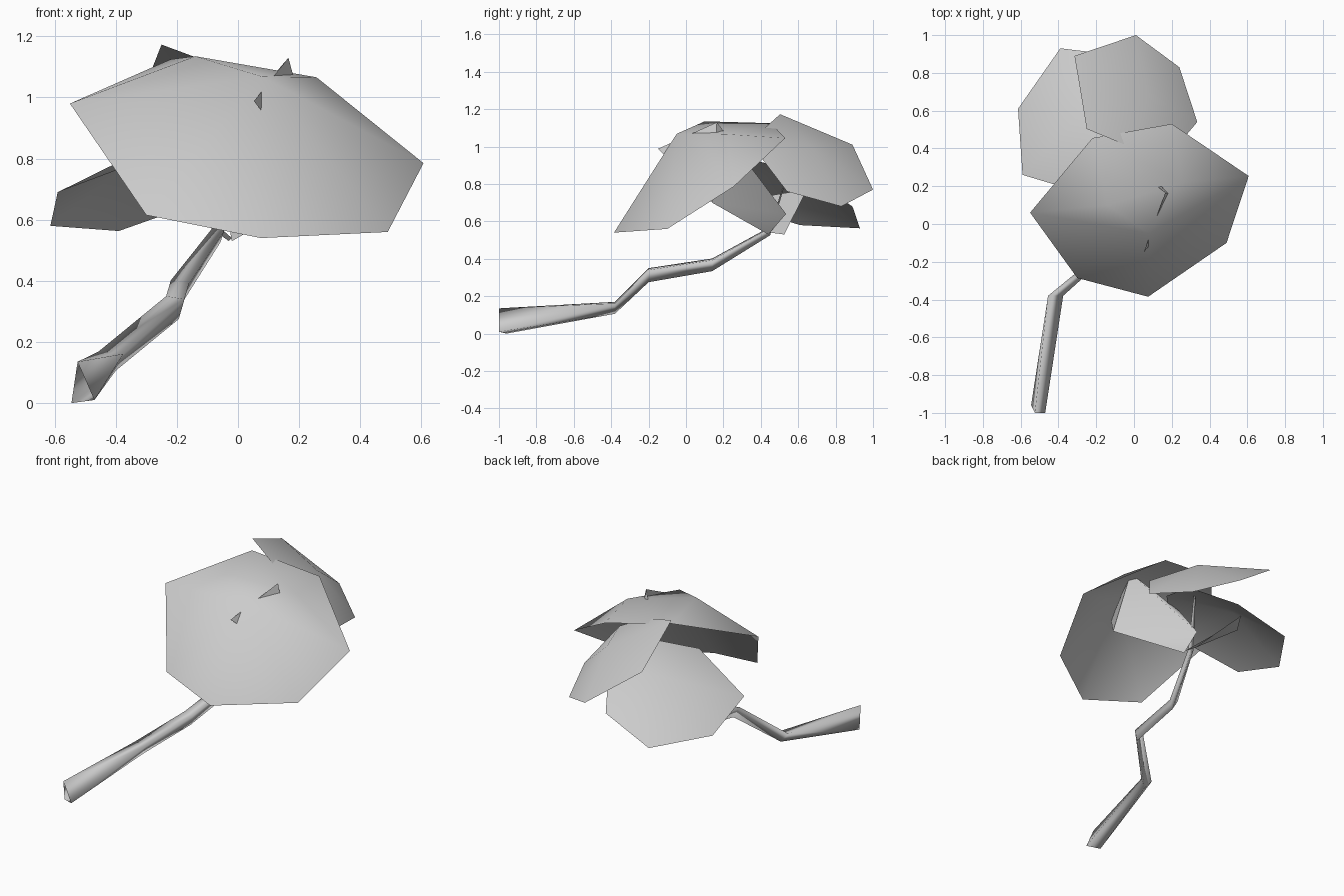
import bpy, bmesh, math
from mathutils import Vector

cube = bpy.data.objects.get("Cube")
if cube:
    bpy.data.objects.remove(cube, do_unlink=True)

grey = bpy.data.materials.new("plain_grey")
grey.use_nodes = True
GREY = (0.6, 0.6, 0.6, 1)
grey.diffuse_color = GREY
grey.node_tree.nodes["Principled BSDF"].inputs["Base Color"].default_value = GREY


def finish(name, bm, angle=60):
    mesh = bpy.data.meshes.new(name)
    bm.to_mesh(mesh)
    bm.free()
    ob = bpy.data.objects.new(name, mesh)
    bpy.context.collection.objects.link(ob)
    mesh.materials.append(grey)
    bpy.ops.object.select_all(action="DESELECT")
    ob.select_set(True)
    bpy.context.view_layer.objects.active = ob
    bpy.ops.object.shade_smooth_by_angle(angle=math.radians(angle))


def canopy(name, rim, crown=None, bulge=0.1, axis=(0, 0, 1)):
    """Open domed leaf: the outer skin over a rim loop and some crown points."""
    pts = [Vector(p) for p in rim]
    mid = sum(pts, Vector()) / len(pts)
    # Average normal of the rim, on the side the axis points to
    normal = Vector()
    for a, b in zip(pts, pts[1:] + pts[:1]):
        normal += (a - mid).cross(b - mid)
    normal.normalize()
    if normal.dot(Vector(axis)) < 0:
        normal.negate()
    tops = [Vector(p) for p in crown] if crown else [mid + normal * bulge]
    bm = bmesh.new()
    for p in pts + tops:
        bm.verts.new(p)
    bmesh.ops.convex_hull(bm, input=bm.verts[:])
    bm.normal_update()
    # Remove the underside so the leaf is a thin shell
    under = [f for f in bm.faces if f.normal.dot(normal) < 0]
    bmesh.ops.delete(bm, geom=under, context="FACES")
    finish(name, bm)


# Large front leaf
canopy("front_canopy",
       [(-.55, .06, .98), (-.22, .455, 1.125), (.2, .53, 1.045), (.607, .254, .785),
        (.49, -.1, .56), (.075, -.385, .54), (-.3, -.286, .615)],
       crown=[(-.14, .1, 1.135), (.257, .22, 1.066), (.08, -.05, 1.068)])

# Rear leaf, upper
canopy("upper_rear_canopy",
       [(-.315, .89, 1.01), (.01, 1, .77), (.24, .83, .68), (.335, .54, .76),
        (.2, .38, .97), (0, .4, 1.08), (-.25, .503, 1.173)], bulge=.09)

# Rear leaf, lower
canopy("lower_rear_canopy",
       [(-.614, .61, .58), (-.39, .93, .563), (-.06, .89, .68), (.1, .63, .85),
        (.05, .36, .93), (-.19, .14, .84), (-.59, .26, .69)], bulge=.12)

# Small leaf hanging beneath the large one, its two upper tips piercing it
canopy("hanging_leaf",
       [(-.02, .44, .53), (-.04, .535, .64), (-.06, .35, .87), (.165, .165, 1.13),
        (.052, -.15, .988), (.28, .14, .7)],
       bulge=.03, axis=(.6, .75, .27))

# Small leaf under the lower rear one
bm = bmesh.new()
bm.faces.new([bm.verts.new(c) for c in [
    (-.02, .45, .54), (-.03, .525, .53), (-.28, .655, .785),
    (-.34, .55, .755), (-.25, .46, .74)]])
finish("inner_leaf", bm)

# Three-sided tapering stem, open at the foot: centre, width factor, height factor
SECTION = [(-.04, .035), (.04, .025), (.015, -.04)]
PATH = [((-.415, -.38, .14), 1, .85), ((-.205, -.2, .315), .75, 1),
        ((-.19, .14, .37), .75, .9), ((-.065, .45, .55), .5, .6), ((0, .57, .95), .1, .2)]
bm = bmesh.new()
rings = [[bm.verts.new(p) for p in ((-.525, -1, .135), (-.47, -1, .01), (-.545, -.96, 0))]]
rings += [[bm.verts.new((c[0] + x * w, c[1], c[2] + z * h)) for x, z in SECTION]
          for c, w, h in PATH]
for a, b in zip(rings, rings[1:]):
    for i in range(3):
        j = (i + 1) % 3
        bm.faces.new((a[i], a[j], b[j], b[i]))
bmesh.ops.recalc_face_normals(bm, faces=bm.faces[:])
finish("stem", bm, 150)
